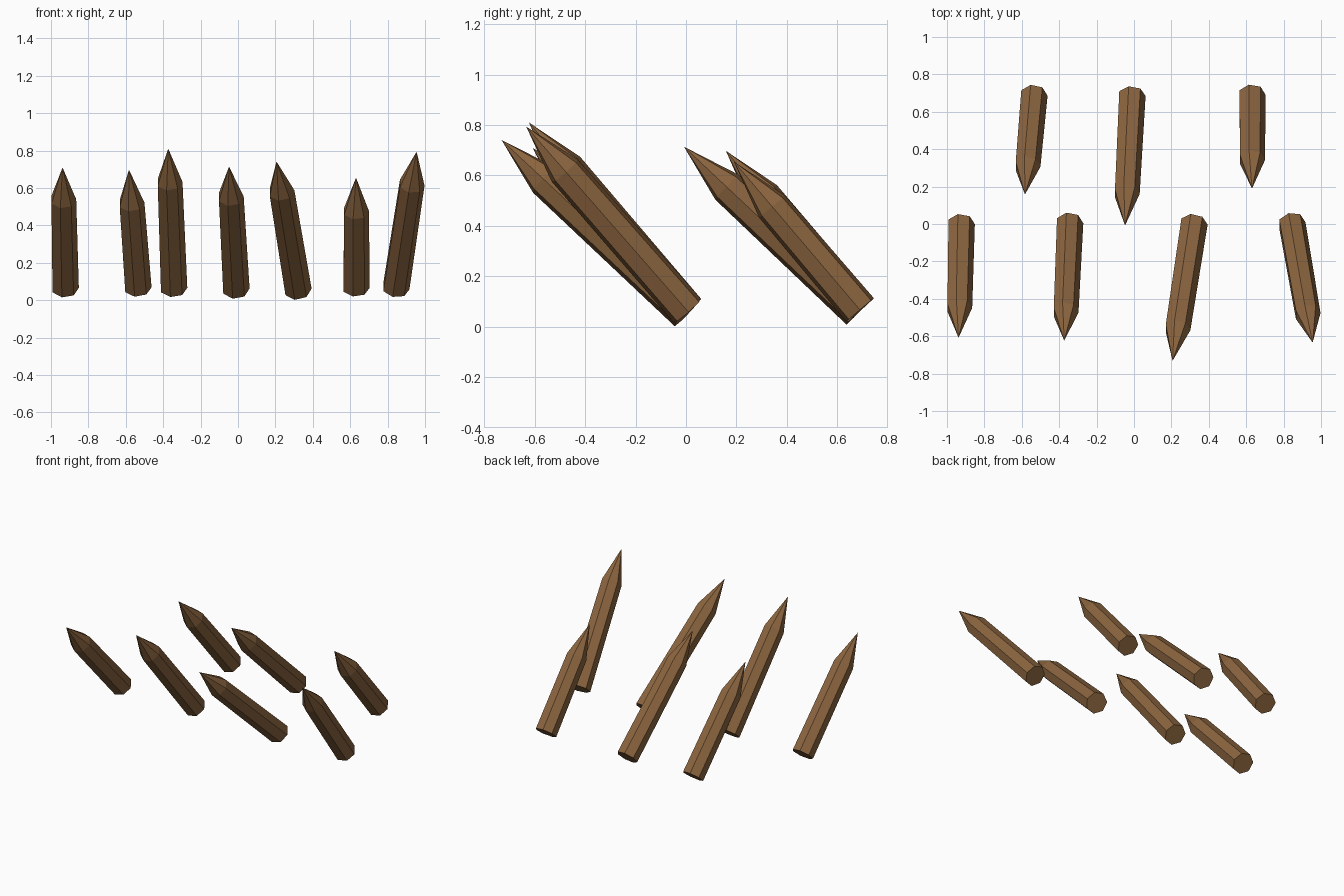
import bpy, bmesh, math
from mathutils import Vector, Matrix

if "Cube" in bpy.data.objects:
    bpy.data.objects.remove(bpy.data.objects["Cube"])

SIDES = 7
BASE_R, NECK_R, TIP_LEN = 0.074, 0.0695, 0.234

wood = bpy.data.materials.new("wood")
wood.diffuse_color = (0.26, 0.13, 0.05, 1)
wood.use_nodes = True
wood.node_tree.nodes["Principled BSDF"].inputs["Base Color"].default_value = wood.diffuse_color

# (base centre, tip) of every sharpened stake
front_row = [
    ((-0.925, 0.000, 0.065), (-0.938, -0.608, 0.709)),
    ((-0.345, 0.005, 0.064), (-0.373, -0.623, 0.810)),
    ((0.320, 0.003, 0.056), (0.206, -0.732, 0.741)),
    ((0.843, 0.005, 0.064), (0.955, -0.634, 0.794)),
]
back_row = [
    ((-0.536, 0.688, 0.066), (-0.583, 0.158, 0.698)),
    ((-0.012, 0.686, 0.061), (-0.048, -0.008, 0.714)),
    ((0.630, 0.690, 0.067), (0.631, 0.190, 0.655)),
]


def stake(name, base, tip):
    base, tip = Vector(base), Vector(tip)
    length = (tip - base).length
    # local frame: z along the stake, x close to world x
    z = (tip - base).normalized()
    x = Vector((1, 0, 0))
    x = (x - z * x.dot(z)).normalized()
    y = z.cross(x)
    frame = Matrix((x, y, z)).transposed().to_4x4()
    frame.translation = base

    bm = bmesh.new()

    def ring(r, h):
        return [bm.verts.new((r * math.cos(i * math.tau / SIDES),
                              r * math.sin(i * math.tau / SIDES), h))
                for i in range(SIDES)]

    # tapered shaft, closed butt and pointed tip
    butt = ring(BASE_R, 0)
    neck = ring(NECK_R, length - TIP_LEN)
    point = bm.verts.new((0, 0, length))
    bm.faces.new(butt[::-1])
    for i in range(SIDES):
        j = (i + 1) % SIDES
        bm.faces.new((butt[i], butt[j], neck[j], neck[i]))
        bm.faces.new((neck[i], neck[j], point))
    mesh = bpy.data.meshes.new(name)
    bm.to_mesh(mesh)
    bm.free()
    mesh.materials.append(wood)
    ob = bpy.data.objects.new(name, mesh)
    ob.matrix_world = frame
    bpy.context.collection.objects.link(ob)


for row, stakes in (("front", front_row), ("back", back_row)):
    for n, (base, tip) in enumerate(stakes, 1):
        stake(f"{row}_stake_{n}", base, tip)
